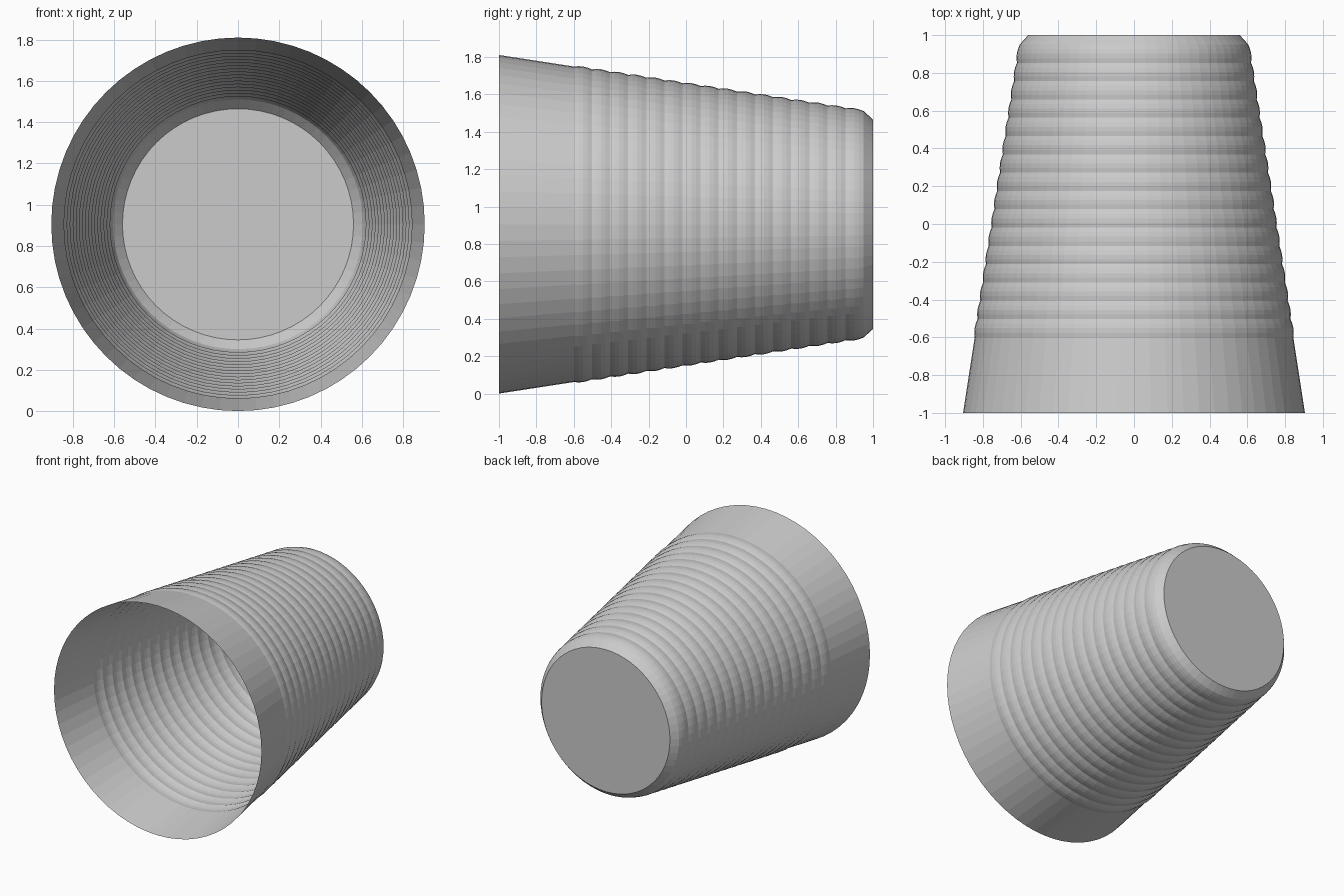
import bpy, bmesh, math

if "Cube" in bpy.data.objects:
    bpy.data.objects.remove(bpy.data.objects["Cube"])

SIDES = 64
CZ = 0.905          # height of the cup axis
RIBS, STEPS = 16, 4
RIB_START, RIB_END = -0.60, 0.95


def wall_radius(y):
    # straight taper from the mouth to the base shoulder
    return 0.905 + (0.605 - 0.905) * (y + 1) / 1.95


# Profile (y, radius): plain lip, ribbed wall, chamfered base
profile = [(-1.0, 0.905)]
for i in range(RIBS * STEPS + 1):
    y = RIB_START + (RIB_END - RIB_START) * i / (RIBS * STEPS)
    bump = 0.008 * math.sin(math.pi * (i % STEPS) / STEPS)
    profile.append((y, wall_radius(y) + bump))
profile.append((1.0, 0.56))

# Cup: revolve the profile around the y axis, mouth open, base closed
bm = bmesh.new()
rings = []
for y, r in profile:
    rings.append([bm.verts.new((r * math.cos(2 * math.pi * k / SIDES), y,
                                CZ + r * math.sin(2 * math.pi * k / SIDES)))
                  for k in range(SIDES)])
for a, b in zip(rings, rings[1:]):
    for k in range(SIDES):
        n = (k + 1) % SIDES
        bm.faces.new((a[k], b[k], b[n], a[n]))
bm.faces.new(rings[-1][::-1])
bm.normal_update()

mesh = bpy.data.meshes.new("ribbed_cup")
bm.to_mesh(mesh)
bm.free()
cup = bpy.data.objects.new("ribbed_cup", mesh)
bpy.context.collection.objects.link(cup)

# Single pale grey plastic
grey = bpy.data.materials.new("pale_grey")
grey.diffuse_color = (0.6, 0.6, 0.6, 1)
grey.use_nodes = True
grey.node_tree.nodes["Principled BSDF"].inputs["Base Color"].default_value = grey.diffuse_color
mesh.materials.append(grey)
